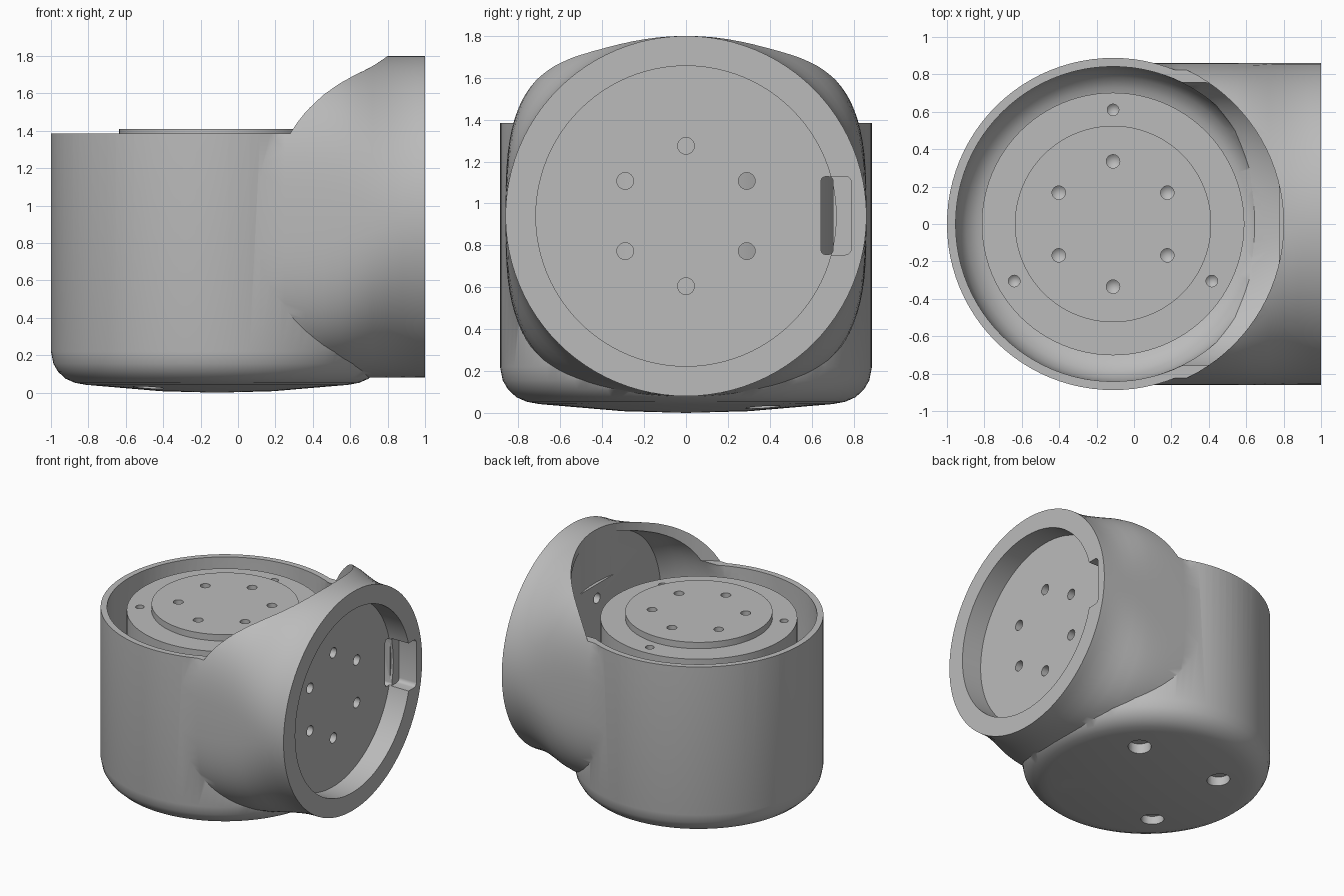
import bpy, bmesh, math
from mathutils import Matrix, Vector

if "Cube" in bpy.data.objects:
    bpy.data.objects.remove(bpy.data.objects["Cube"], do_unlink=True)

CUP_X = -0.112     # axis of the upright cup
PORT_Z = 0.94      # axis of the sideways port
RIM_Z = 1.385

grey = bpy.data.materials.new("plain grey")
grey.use_nodes = True
grey.diffuse_color = (0.5, 0.5, 0.5, 1)
grey.node_tree.nodes["Principled BSDF"].inputs["Base Color"].default_value = (0.5, 0.5, 0.5, 1)


def finish(bm, name):
    bmesh.ops.recalc_face_normals(bm, faces=bm.faces)
    mesh = bpy.data.meshes.new(name)
    bm.to_mesh(mesh)
    bm.free()
    mesh.materials.append(grey)
    obj = bpy.data.objects.new(name, mesh)
    bpy.context.collection.objects.link(obj)
    return obj


def lathe(name, profile, place=Matrix(), steps=96):
    """Closed solid from (radius, height) points that start and end on the axis."""
    bm = bmesh.new()
    verts = [bm.verts.new((r, 0, z)) for r, z in profile]
    edges = [bm.edges.new(pair) for pair in zip(verts, verts[1:])]
    bmesh.ops.spin(bm, geom=verts + edges, cent=(0, 0, 0), axis=(0, 0, 1),
                   angle=math.tau, steps=steps, use_duplicate=False)
    bmesh.ops.remove_doubles(bm, verts=bm.verts, dist=0.0001)
    bm.transform(place)
    return finish(bm, name)


def rod(radius, low, high, place=Matrix(), steps=24):
    return lathe("cutter", [(0, low), (radius, low), (radius, high), (0, high)], place, steps)


def loft(name, stations, shrink=0.0, sides=96):
    """Sideways tube whose section goes from squarish to round."""
    bm = bmesh.new()
    rings = []
    for x, power in stations:
        ring = []
        for i in range(sides):
            a = math.tau * i / sides
            c, s = math.cos(a), math.sin(a)
            y = math.copysign(abs(c) ** (2 / power), c) * (0.862 - shrink)
            z = math.copysign(abs(s) ** (2 / power), s) * (0.86 - shrink)
            ring.append(bm.verts.new((x, y, PORT_Z + z)))
        rings.append(ring)
    for r1, r2 in zip(rings, rings[1:]):
        for i in range(sides):
            j = (i + 1) % sides
            bm.faces.new((r1[i], r1[j], r2[j], r2[i]))
    bm.faces.new(rings[0])
    bm.faces.new(rings[-1])
    return finish(bm, name)


def rounded_box(low, high, radius):
    low, high = Vector(low), Vector(high)
    bm = bmesh.new()
    bmesh.ops.create_cube(bm, size=1)
    bm.transform(Matrix.Translation((low + high) / 2) @ Matrix.Diagonal((*(high - low), 1)))
    along_x = [e for e in bm.edges if abs(e.verts[0].co.x - e.verts[1].co.x) > 0.01]
    bmesh.ops.bevel(bm, geom=along_x, offset=radius, segments=4, profile=0.5, affect='EDGES')
    return finish(bm, "cutter")


def combine(target, tool, operation='DIFFERENCE'):
    mod = target.modifiers.new("cut", 'BOOLEAN')
    mod.operation, mod.object, mod.solver = operation, tool, 'EXACT'
    bpy.context.view_layer.objects.active = target
    bpy.ops.object.modifier_apply(modifier=mod.name)
    bpy.data.objects.remove(tool, do_unlink=True)


def circle(count, radius, start):
    for i in range(count):
        a = math.radians(start) + math.tau * i / count
        yield radius * math.cos(a), radius * math.sin(a)


def smooth(obj):
    bpy.ops.object.select_all(action='DESELECT')
    obj.select_set(True)
    bpy.context.view_layer.objects.active = obj
    bpy.ops.object.shade_smooth_by_angle(angle=math.radians(32))


upright = Matrix.Translation((CUP_X, 0, 0))

# Outer shell: upright cup joined to the flared sideways port
housing = lathe("housing", [
    (0, 0), (0.3, 0.008), (0.7, 0.042), (0.76, 0.053), (0.81, 0.075), (0.85, 0.112),
    (0.875, 0.155), (0.888, 0.22), (0.888, 1.5), (0, 1.5)], upright)
flare = loft("flare", [(0, 3.1), (0.25, 3.1), (0.36, 3.08), (0.46, 3), (0.55, 2.85), (0.63, 2.65),
                       (0.72, 2.35), (0.8, 2.15), (0.88, 2.03), (0.95, 2), (1, 2)])
combine(housing, flare, 'UNION')

# Open top, hollow cup and hollow port
combine(housing, rod(0.912, RIM_Z, 2.2, upright, 96))
combine(housing, lathe("cutter", [
    (0, 0.1), (0.66, 0.1), (0.73, 0.12), (0.785, 0.16), (0.822, 0.22), (0.84, 0.3),
    (0.843, 2), (0, 2)], upright))
combine(housing, loft("cutter", [(0.02, 3.1), (0.36, 3.08), (0.46, 3), (0.55, 2.85),
                                 (0.63, 2.65), (0.72, 2.35), (0.775, 2.2)], 0.06))

# Port recess, cable slot and screw holes
sideways = Matrix.Translation((0, 0, PORT_Z)) @ Matrix.Rotation(math.pi / 2, 4, 'Y')
combine(housing, rod(0.717, 0.83, 1.2, sideways, 96))
combine(housing, rounded_box((0.85, 0.645, 0.755), (1.2, 0.79, 1.13), 0.03))
combine(housing, rounded_box((0.7, 0.645, 0.757), (1.1, 0.702, 1.128), 0.02))
for y, z in circle(6, 0.335, 90):
    combine(housing, rod(0.04, 0.7, 0.9, Matrix.Translation((0, y, z)) @ sideways))
for x, y in circle(4, 0.52, 45):
    combine(housing, rod(0.083, -0.1, 0.15, Matrix.Translation((x, y, 0)) @ upright))
smooth(housing)

# Motor with a raised output disc and drilled screw holes
motor = lathe("motor", [(0, 0.098), (0.702, 0.098), (0.702, 1.36), (0.525, 1.36),
                        (0.525, 1.41), (0, 1.41)], upright)


def drill(x, y, top, radius):
    tip = [(0, top - 0.09), (radius, top - 0.06), (radius, top + 0.1), (0, top + 0.1)]
    combine(motor, lathe("cutter", tip, Matrix.Translation((x, y, 0)) @ upright, 24))


for x, y in circle(6, 0.335, 90):
    drill(x, y, 1.41, 0.036)
for x, y in circle(3, 0.61, 90):
    drill(x, y, 1.36, 0.031)
smooth(motor)
